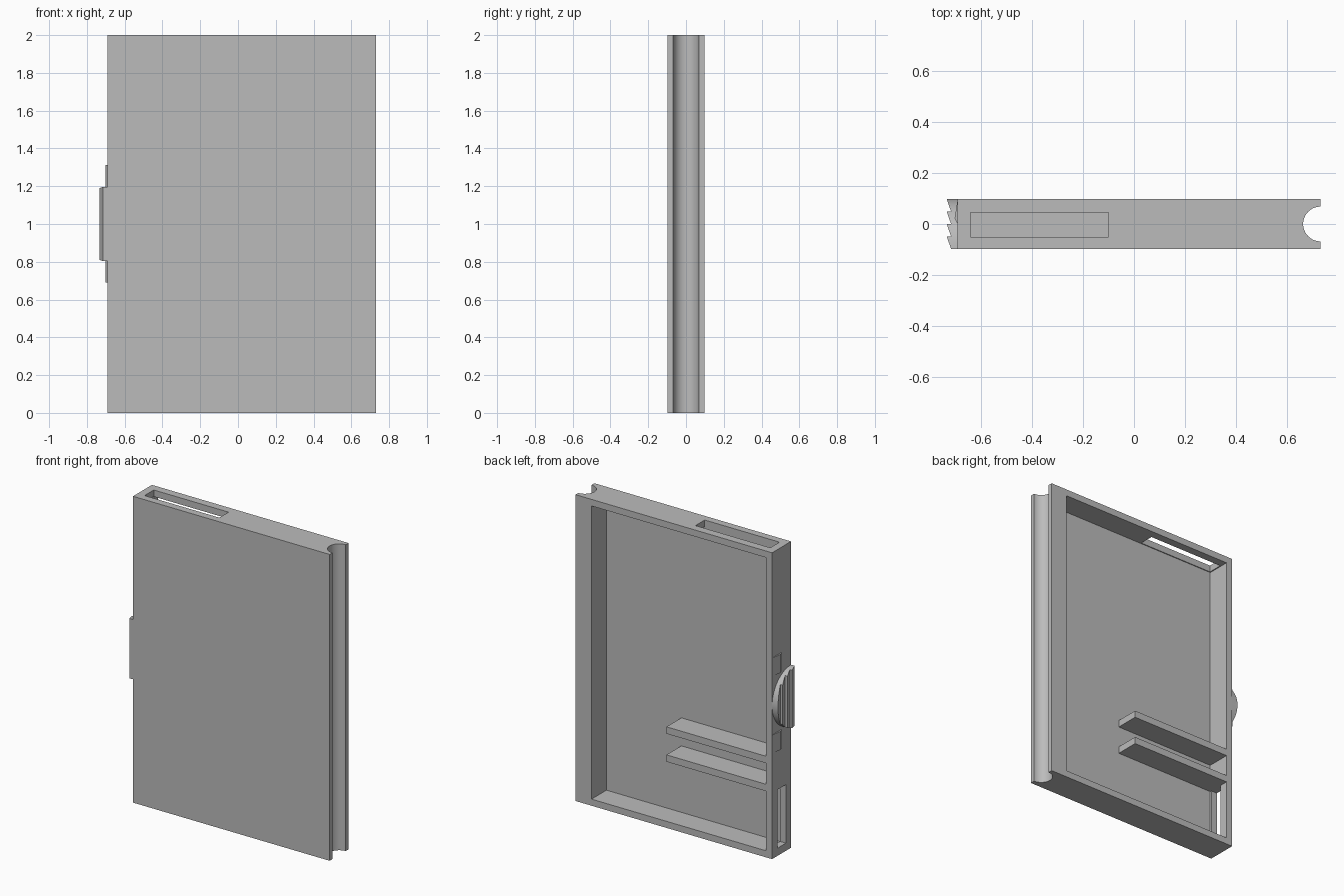
import bpy, bmesh, math

old = bpy.data.objects.get("Cube")
if old:
    bpy.data.objects.remove(old, do_unlink=True)

grey = bpy.data.materials.new("plain_grey")
grey.use_nodes = True
COLOUR = (0.5, 0.5, 0.5, 1)
grey.diffuse_color = COLOUR
grey.node_tree.nodes["Principled BSDF"].inputs["Base Color"].default_value = COLOUR

FRONT, BACK = -0.0975, 0.0975
SIDE, SPINE, FLOOR = -0.69, 0.73, -0.056
WALL = 0.043
INNER = SIDE + WALL


def prism(name, outline, z0, z1):
    """Extrude an (x, y) outline from z0 to z1."""
    bm = bmesh.new()
    face = bm.faces.new([bm.verts.new((x, y, z0)) for x, y in outline])
    grown = bmesh.ops.extrude_face_region(bm, geom=[face])["geom"]
    bmesh.ops.translate(bm, vec=(0, 0, z1 - z0),
                        verts=[v for v in grown if isinstance(v, bmesh.types.BMVert)])
    bmesh.ops.recalc_face_normals(bm, faces=bm.faces)
    mesh = bpy.data.meshes.new(name)
    bm.to_mesh(mesh)
    bm.free()
    obj = bpy.data.objects.new(name, mesh)
    bpy.context.collection.objects.link(obj)
    mesh.materials.append(grey)
    return obj


def box(name, x0, x1, y0, y1, z0, z1):
    return prism(name, [(x0, y0), (x1, y0), (x1, y1), (x0, y1)], z0, z1)


def select(obj):
    bpy.ops.object.select_all(action="DESELECT")
    obj.select_set(True)
    bpy.context.view_layer.objects.active = obj


def combine(obj, tool, operation):
    """Apply a boolean, then discard the tool."""
    select(obj)
    mod = obj.modifiers.new("cut", "BOOLEAN")
    mod.operation, mod.object, mod.solver = operation, tool, "EXACT"
    bpy.ops.object.modifier_apply(modifier=mod.name)
    bpy.data.objects.remove(tool, do_unlink=True)


def smooth(obj):
    select(obj)
    bpy.ops.object.shade_smooth_by_angle(angle=math.radians(30))


# Tray body with a half-round groove down the spine
R, STEPS = 0.068, 32
groove = [(SPINE - R * math.sin(math.pi * i / STEPS), -R * math.cos(math.pi * i / STEPS))
          for i in range(STEPS + 1)]
tray = prism("tray", [(SIDE, FRONT), (SPINE, FRONT)] + groove
             + [(SPINE, BACK), (SIDE, BACK)], 0, 2)

# Open back cavity, top slot and side slot
combine(tray, box("cavity", INNER, 0.614, FLOOR, 0.2, WALL, 2 - WALL), "DIFFERENCE")
combine(tray, box("top_slot", -0.64, -0.10, -0.05, 0.045, 1.9, 2.1), "DIFFERENCE")
combine(tray, box("side_slot", -0.8, -0.6, -0.045, 0.04, 0.05, 0.432), "DIFFERENCE")
smooth(tray)

# Two ribs inside the tray
for name, z in (("lower_rib", 0.432), ("upper_rib", 0.615)):
    box(name, INNER, 0.073, FLOOR, BACK, z, z + 0.045)

# Thumb grip: ridged bar trimmed to a half disc
MIDDLE, TEETH = 1.0, 4
pitch = (BACK - FRONT) / TEETH
ridges = [(SIDE, BACK)]
for i in range(TEETH):
    top = BACK - i * pitch
    ridges += [(-0.733, top), (-0.716, top - pitch)]
ridges.append((SIDE, FRONT))
grip = prism("thumb_grip", ridges, MIDDLE - 0.3, MIDDLE + 0.3)
bpy.ops.mesh.primitive_cylinder_add(vertices=64, radius=BACK - FRONT, depth=0.4,
                                    location=(SIDE, FRONT, MIDDLE),
                                    rotation=(0, math.pi / 2, 0))
combine(grip, bpy.context.object, "INTERSECT")
smooth(grip)

# Small wedge catches above and below the grip
for name, z in (("lower_catch", 0.69), ("upper_catch", 1.193)):
    prism(name, [(SIDE, BACK), (-0.702, 0.022), (SIDE, 0)], z, z + 0.12)
